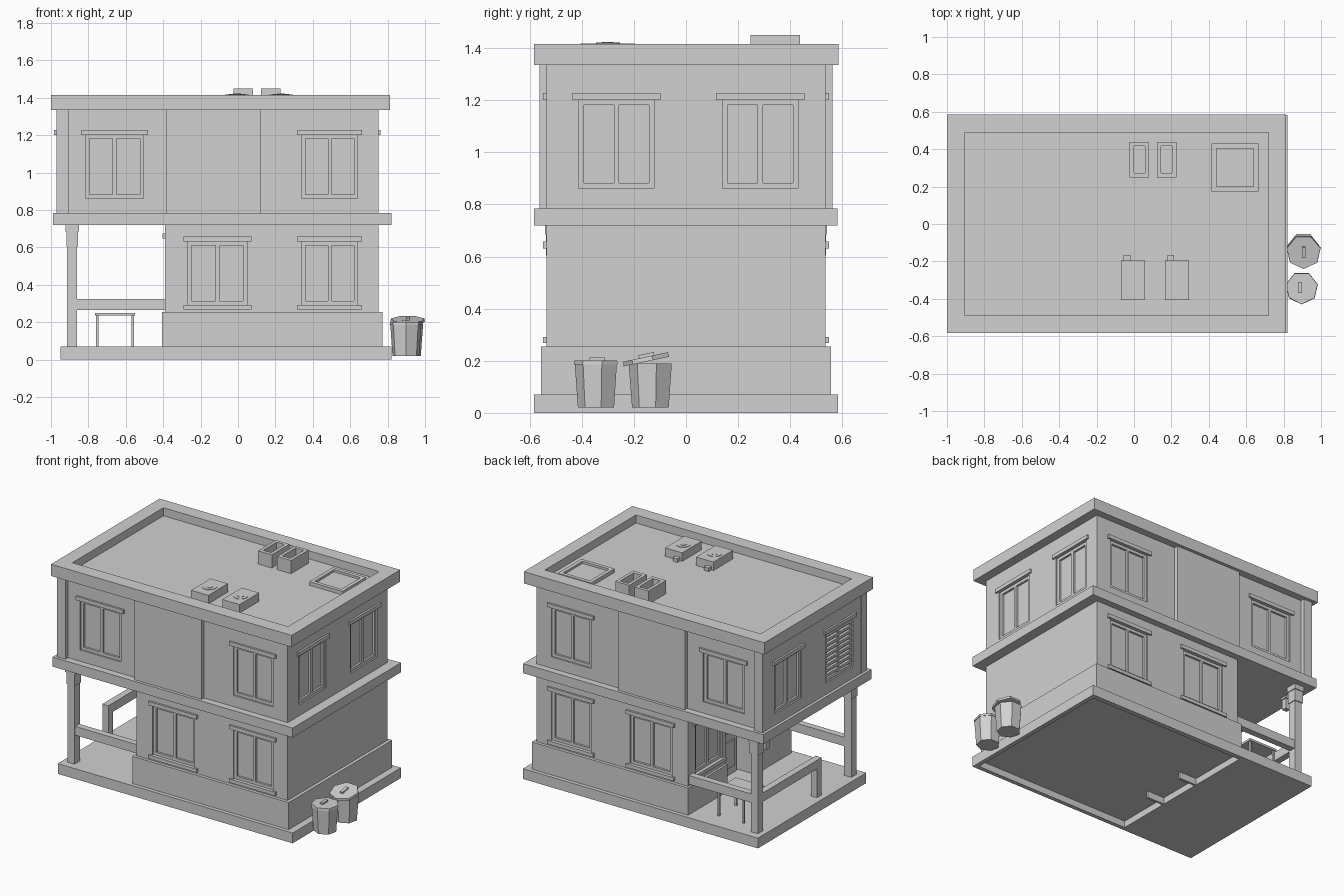
import bpy, bmesh, math
from mathutils import Matrix, Vector

if "Cube" in bpy.data.objects:
    bpy.data.objects.remove(bpy.data.objects["Cube"])

grey = bpy.data.materials.new("plain_grey")
grey.use_nodes = True
grey.diffuse_color = (0.64, 0.64, 0.64, 1)
grey.node_tree.nodes["Principled BSDF"].inputs["Base Color"].default_value = grey.diffuse_color


def finish(name, bm):
    mesh = bpy.data.meshes.new(name)
    bm.to_mesh(mesh)
    bm.free()
    mesh.materials.append(grey)
    obj = bpy.data.objects.new(name, mesh)
    bpy.context.collection.objects.link(obj)
    return obj


def boxes(name, *spans):
    """One object from boxes, each given as (x span, y span, z span)."""
    bm = bmesh.new()
    for span in spans:
        span = [sorted(s) for s in span]
        centre = Vector([(a + b) / 2 for a, b in span])
        size = Vector([b - a for a, b in span])
        bmesh.ops.create_cube(bm, size=1, matrix=Matrix.LocRotScale(centre, None, size))
    return finish(name, bm)


def prism(name, sides, low, high, base, height, tilt=0):
    """Upright tapered prism with one corner towards the front."""
    bm = bmesh.new()
    place = Matrix.Translation(base) @ Matrix.Rotation(tilt, 4, "X") @ Matrix.Rotation(math.pi, 4, "Z")
    bmesh.ops.create_cone(bm, cap_ends=True, segments=sides, radius1=low, radius2=high, depth=height,
                          matrix=place @ Matrix.Translation((0, 0, height / 2)))
    return finish(name, bm)


def carve(obj, *spans):
    """Cut box-shaped pockets out of an object."""
    cutter = boxes("cutter", *spans)
    cutter.hide_render = True
    mod = obj.modifiers.new("pockets", "BOOLEAN")
    mod.operation = "DIFFERENCE"
    mod.solver = "EXACT"
    mod.object = cutter
    bpy.context.view_layer.objects.active = obj
    bpy.ops.object.modifier_apply(modifier=mod.name)
    bpy.data.objects.remove(cutter)


def window(name, wall, axis, plane, sign, centre, bottom, half=0.15, sill=False, slats=False):
    """Opening with a set-back frame, deeper panes and a lintel, on a wall facing along axis."""
    def part(u0, u1, inner, outer, z0, z1):
        along = (centre + u0, centre + u1)
        out = (plane + sign * inner, plane + sign * outer)
        return (out, along, (z0, z1)) if axis == "x" else (along, out, (z0, z1))

    bar, face, back = 0.02, -0.01, -0.024
    top = bottom + 0.339
    ledge = half + 0.024
    carve(wall, part(-half, half, back, 0.05, bottom, top))
    parts = [part(u - bar / 2, u + bar / 2, back, face, bottom, top)
             for u in (-half + bar / 2, 0, half - bar / 2)]
    parts += [part(-half, half, back, face, z, z + bar) for z in (bottom, top - bar)]
    parts.append(part(-ledge, ledge, -0.01, 0.013, top, top + 0.026))
    if sill:
        parts.append(part(-ledge, ledge, -0.01, 0.013, bottom - 0.024, bottom))
    if slats:
        parts += [part(-half, half, back, -0.006, bottom + k * 0.034, bottom + k * 0.034 + 0.018)
                  for k in range(1, 10)]
    boxes(name, *parts)


# Ground slab with a shallow hollow underneath
WALL = 0.536
slab = boxes("ground_slab", ((-0.95, 0.82), (-0.583, 0.583), (0, 0.07)))
carve(slab, ((-0.39, 0.79), (-0.555, 0.55), (-0.1, 0.045)))
boxes("underfloor_stubs", *[((-0.39, -0.26), (y, y + 0.015), (0, 0.05)) for y in (-0.19, 0.12)])

# Ground floor with plinth and door alcove
lower = boxes("lower_walls", ((-0.39, 0.75), (-WALL, WALL), (0.05, 0.74)))
plinth = boxes("plinth", ((-0.405, 0.772), (-0.557, 0.557), (0.06, 0.255)))
alcove = ((-0.5, -0.26), (-0.17, 0.13), (0.07, 0.62))
carve(lower, alcove)
carve(plinth, alcove)
boxes("door", ((-0.275, -0.255), (-0.15, 0.11), (0.07, 0.6)),
      ((-0.283, -0.27), (-0.12, 0.08), (0.12, 0.3)), ((-0.283, -0.27), (-0.12, 0.08), (0.36, 0.56)))

# Upper floor with raised centre panels and corner piers
upper = boxes("upper_walls", ((-0.97, 0.75), (-WALL, WALL), (0.76, 1.36)))
boxes("middle_band", ((-0.99, 0.82), (-0.583, 0.582), (0.72, 0.785)))
for sign, side in ((-1, "front"), (1, "back")):
    depth = (sign * 0.5, sign * 0.563)
    boxes(side + "_centre_panel", ((-0.385, 0.12), depth, (0.78, 1.345)))
    boxes(side + "_corner_pier", ((-0.971, -0.905), depth, (0.78, 1.345)))

# Windows on every wall
for sign, side in ((-1, "front"), (1, "back")):
    for x, half in ((-0.66, 0.155), (0.49, 0.15)):
        window(side + "_upper_window", upper, "y", sign * WALL, sign, x, 0.862, half)
    for x, half in ((-0.11, 0.158), (0.49, 0.15)):
        window(side + "_lower_window", lower, "y", sign * WALL, sign, x, 0.292, half, sill=True)
for y in (-0.267, 0.285):
    window("right_window", upper, "x", 0.75, 1, y, 0.862, 0.145)
    window("left_window", upper, "x", -0.97, -1, y, 0.862, 0.145, slats=y < 0)
window("porch_window", lower, "x", -0.39, -1, 0.31, 0.308, 0.145, sill=True)

# Porch posts and railings
for sign, side in ((-1, "front"), (1, "back")):
    y = sign * 0.503
    boxes(side + "_porch_post", ((-0.913, -0.86), (y - 0.028, y + 0.028), (0, 0.73)),
          ((-0.918, -0.855), (y - 0.034, y + 0.034), (0.605, 0.7)),
          ((-0.923, -0.85), (y - 0.039, y + 0.039), (0.685, 0.73)))
    boxes(side + "_railing", ((-0.87, -0.385), (y - 0.022, y + 0.022), (0.265, 0.325)))
boxes("side_railing", ((-0.91, -0.865), (-0.16, 0.49), (0.265, 0.325)),
      ((-0.91, -0.865), (-0.16, -0.11), (0, 0.27)))
boxes("porch_lamp", ((-0.905, -0.87), (0.395, 0.43), (0.6, 0.67)),
      ((-0.912, -0.863), (0.388, 0.437), (0.67, 0.685)),
      ((-0.893, -0.882), (0.405, 0.48), (0.685, 0.7)))

# Porch table
boxes("porch_table", ((-0.765, -0.55), (0.25, 0.465), (0.235, 0.25)),
      *[((x, x + 0.013), (y, y + 0.013), (0, 0.24)) for x in (-0.758, -0.57) for y in (0.26, 0.445)])

# Roof band with sunken deck
DECK = 1.355
roof = boxes("roof_band", ((-1, 0.813), (-0.584, 0.585), (1.335, 1.415)))
carve(roof, ((-0.905, 0.72), (-0.49, 0.49), (DECK, 1.5)))

# Roof equipment
for x in (-0.07, 0.165):
    boxes("cooling_unit", ((x, x + 0.13), (-0.405, -0.195), (1.35, 1.418)),
          ((x + 0.015, x + 0.05), (-0.2, -0.165), (1.35, 1.385)))
    prism("cooling_fan", 16, 0.046, 0.046, (x + 0.065, -0.3, 1.415), 0.006)
    prism("fan_hub", 12, 0.022, 0.022, (x + 0.065, -0.3, 1.418), 0.005)
for x in (-0.023, 0.122):
    flue = boxes("chimney", ((x, x + 0.104), (0.248, 0.438), (1.35, 1.45)))
    carve(flue, ((x + 0.022, x + 0.082), (0.273, 0.416), (1.37, 1.5)))
hatch = boxes("roof_hatch", ((0.415, 0.665), (0.175, 0.43), (1.35, 1.385)))
carve(hatch, ((0.44, 0.64), (0.2, 0.405), (1.37, 1.5)))

# Bins, one with its lid askew
prism("front_bin", 7, 0.073, 0.085, (0.897, -0.342, 0.02), 0.17)
prism("front_bin_lid", 7, 0.088, 0.086, (0.897, -0.342, 0.186), 0.016)
boxes("front_bin_handle", ((0.876, 0.897), (-0.37, -0.31), (0.2, 0.213)))
prism("rear_bin", 7, 0.074, 0.087, (0.905, -0.133, 0.02), 0.17)
tilt = math.radians(12)
lid_place = Vector((0.907, -0.147, 0.198))
prism("rear_bin_lid", 7, 0.094, 0.092, lid_place, 0.018, tilt)
handle = boxes("rear_bin_handle", ((-0.01, 0.01), (-0.03, 0.03), (0.015, 0.03)))
handle.matrix_world = Matrix.Translation(lid_place) @ Matrix.Rotation(tilt, 4, "X")
